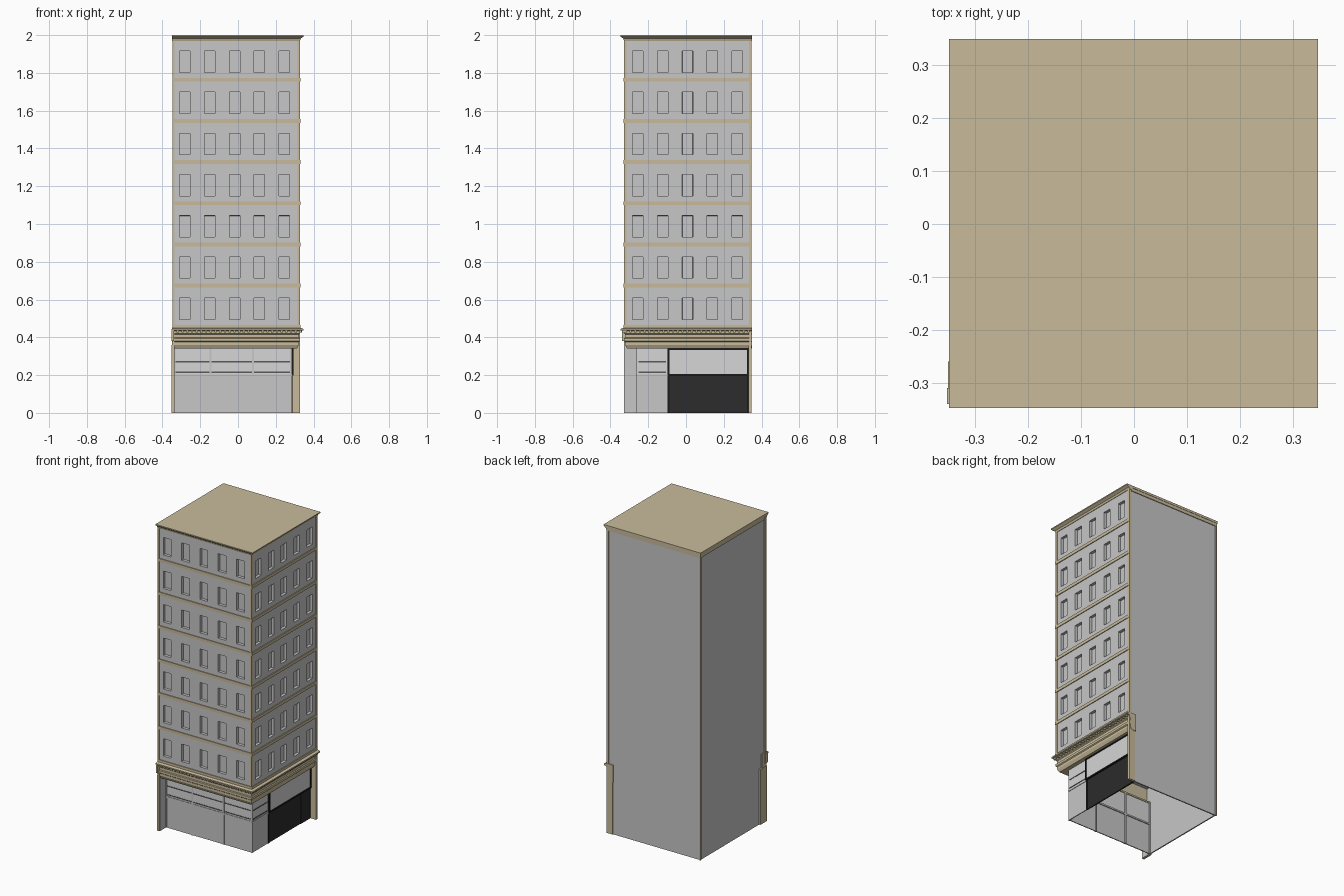
import bpy, bmesh
from mathutils import Vector

cube = bpy.data.objects.get("Cube")
if cube:
    bpy.data.objects.remove(cube, do_unlink=True)


def material(name, rgb):
    m = bpy.data.materials.new(name)
    m.use_nodes = True
    m.diffuse_color = (*rgb, 1)
    m.node_tree.nodes["Principled BSDF"].inputs["Base Color"].default_value = (*rgb, 1)
    return m


STONE = material("tan stone", (0.58, 0.50, 0.33))
GREY = material("grey wall", (0.57, 0.57, 0.57))
PALE = material("pale glass", (0.67, 0.67, 0.67))
STEEL = material("dark steel", (0.10, 0.10, 0.10))
BLACK = material("shutter black", (0.025, 0.025, 0.025))
FRAME = material("frame black", (0.01, 0.01, 0.01))


def finish(name, bm, mat):
    mesh = bpy.data.meshes.new(name)
    bm.to_mesh(mesh)
    bm.free()
    mesh.materials.append(mat)
    obj = bpy.data.objects.new(name, mesh)
    bpy.context.collection.objects.link(obj)
    return obj


def add_box(bm, x, y, z):
    verts = bmesh.ops.create_cube(bm, size=1)["verts"]
    for v in verts:
        v.co = Vector([(a + b) / 2 + c * (b - a) for (a, b), c in zip((x, y, z), v.co)])


def box(name, mat, x, y, z):
    bm = bmesh.new()
    add_box(bm, x, y, z)
    return finish(name, bm, mat)


def sweep(name, mat, profile):
    """Closed (offset, height) profile run along the front and right sides, mitred."""
    bm = bmesh.new()
    rings = [[bm.verts.new(p) for p in ring] for ring in (
        [(-END, -o, z) for o, z in profile],
        [(o, -o, z) for o, z in profile],
        [(o, END, z) for o, z in profile])]
    n = len(profile)
    for a, b in zip(rings, rings[1:]):
        for i in range(n):
            j = (i + 1) % n
            bm.faces.new((a[i], a[j], b[j], b[i]))
    bm.faces.new(rings[0])
    bm.faces.new(rings[-1])
    bmesh.ops.recalc_face_normals(bm, faces=bm.faces)
    return finish(name, bm, mat)


END = 0.35       # outer edge of the plain sides
WALL = 0.325     # street wall plane
FLOORS, PITCH, BASE = 7, 0.218, 0.45
TOP = 1.975
WIN_W, WIN_H, STEP = 0.056, 0.113, 0.1315


def window_wall(name, first, start, end, place):
    """Wall grid whose window cells are pushed in."""
    us, vs = [start], [BASE]
    for i in range(5):
        c = first + i * STEP
        us += [c - WIN_W / 2, c + WIN_W / 2]
    for i in range(FLOORS):
        z = 0.495 + i * PITCH
        vs += [z, z + WIN_H]
    us.append(end)
    vs.append(TOP)
    bm = bmesh.new()
    grid = [[bm.verts.new(place(u, v)) for u in us] for v in vs]
    panes = []
    for r in range(len(vs) - 1):
        for c in range(len(us) - 1):
            f = bm.faces.new((grid[r][c], grid[r][c + 1], grid[r + 1][c + 1], grid[r + 1][c]))
            if r % 2 and c % 2:
                panes.append(f)
    bm.normal_update()
    bmesh.ops.inset_individual(bm, faces=panes, thickness=0.0005, depth=-0.018)
    return finish(name, bm, GREY)


# Upper walls
window_wall("front_wall", -0.281, -0.345, WALL, lambda u, z: (u, -WALL, z))
window_wall("right_wall", -0.255, -WALL, 0.345, lambda u, z: (WALL, u, z))
box("back_wall", GREY, (-0.343, 0.325), (0.335, 0.343), (0, TOP))
box("left_wall", GREY, (-0.343, -0.335), (-0.325, 0.343), (0, TOP))
box("upper_floor_slab", GREY, (-0.34, 0.32), (-0.32, 0.34), (BASE, BASE + 0.01))

# String courses under each storey
for i in range(FLOORS):
    z = 0.446 + i * PITCH
    box(f"front_string_course_{i + 1}", STONE, (-0.347, 0.330), (-0.330, -0.32), (z, z + 0.02))
    box(f"right_string_course_{i + 1}", STONE, (0.32, 0.330), (-0.330, 0.347), (z, z + 0.02))

# Corner strips
box("front_right_corner_strip", STONE, (0.315, 0.328), (-0.328, -0.315), (BASE, TOP))
box("front_left_corner_strip", STONE, (-0.348, -0.337), (-0.328, -0.312), (0, TOP))
box("back_right_corner_strip", STONE, (0.312, 0.328), (0.333, 0.348), (0, TOP))
box("back_left_corner_strip", STONE, (-0.348, -0.337), (0.337, 0.348), (0, TOP))

# Street level end piers
box("left_pier", STONE, (-0.352, -0.338), (-0.328, -0.26), (0, 0.36))
box("back_pier", STONE, (0.285, 0.328), (0.332, 0.348), (0, 0.36))

# Roof, eaves band and top cornice
box("roof", STONE, (-END, 0.33), (-0.33, END), (1.985, 2.0))
box("back_eaves_band", STONE, (-0.348, 0.328), (0.335, 0.348), (1.965, 1.99))
box("left_eaves_band", STONE, (-0.348, -0.335), (-0.328, 0.348), (1.965, 1.99))
sweep("top_cornice", STONE, [
    (0.31, 1.97), (0.328, 1.97), (0.332, 1.982), (0.348, 1.993), (0.348, 2.0), (0.31, 2.0)])

# Shop entablature
sweep("shop_entablature", STONE, [
    (0.28, 0.34), (0.312, 0.34), (0.322, 0.36), (0.322, 0.375), (0.328, 0.38),
    (0.328, 0.395), (0.322, 0.398), (0.322, 0.415), (0.328, 0.42), (0.328, 0.433),
    (0.346, 0.437), (0.346, 0.445), (0.325, 0.452), (0.28, 0.452)])
box("front_soffit", STONE, (-0.34, 0.3), (-0.3, -0.25), (0.34, 0.35))
box("cornice_end_block", STONE, (-0.353, -0.34), (-0.34, -0.31), (0.38, 0.445))

# Dentils below the entablature lip
bm = bmesh.new()
for i in range(27):
    t = -0.325 + i * 0.025
    add_box(bm, (t, t + 0.012), (-0.338, -0.325), (0.425, 0.438))
    add_box(bm, (0.325, 0.338), (t, t + 0.012), (0.425, 0.438))
finish("dentils", bm, STONE)

# Shop glazing: lower panes and pale transoms
G, S = -0.26, 0.285
box("front_shop_panes", GREY, (-0.34, S), (G, G + 0.006), (0, 0.2))
box("front_transom", PALE, (-0.34, S), (G, G + 0.006), (0.2, 0.345))
box("side_shop_pane", GREY, (S - 0.006, S), (G, -0.095), (0, 0.2))
box("side_transom", PALE, (S - 0.006, S), (G, -0.095), (0.2, 0.345))
for i, z in enumerate((0.212, 0.268)):
    box(f"front_transom_bar_{i + 1}", STEEL, (-0.335, 0.277), (G - 0.002, G), (z, z + 0.006))
    box(f"side_transom_bar_{i + 1}", STEEL, (S, S + 0.002), (-0.252, -0.105), (z, z + 0.006))
for i, x in enumerate((-0.335, -0.145, 0.08, 0.279)):
    box(f"front_mullion_{i + 1}", GREY, (x - 0.005, x + 0.005), (G - 0.004, G + 0.012), (0, 0.34))
box("front_shop_rail", GREY, (-0.34, S), (G - 0.003, G + 0.012), (0.194, 0.204))
box("side_shop_rail", GREY, (S - 0.012, S + 0.003), (G, -0.095), (0.194, 0.204))

# Side entrance: shutter, door and framed sign panel
box("entrance_shutter", BLACK, (S - 0.008, S), (-0.095, 0.332), (0, 0.2))
box("entrance_door", BLACK, (S, S + 0.003), (0.235, 0.322), (0, 0.195))
box("sign_panel", PALE, (S - 0.008, S + 0.006), (-0.09, 0.328), (0.205, 0.335))
for name, y, z in (
        ("front", (-0.097, -0.088), (0.2, 0.342)), ("back", (0.323, 0.332), (0.2, 0.342)),
        ("top", (-0.097, 0.332), (0.333, 0.342)), ("bottom", (-0.097, 0.332), (0.198, 0.207))):
    box(f"sign_frame_{name}", FRAME, (S - 0.008, S + 0.01), y, z)
for name, y in (("front", -0.097), ("back", 0.323)):
    box(f"shutter_jamb_{name}", FRAME, (S - 0.008, S + 0.003), (y, y + 0.009), (0, 0.2))
